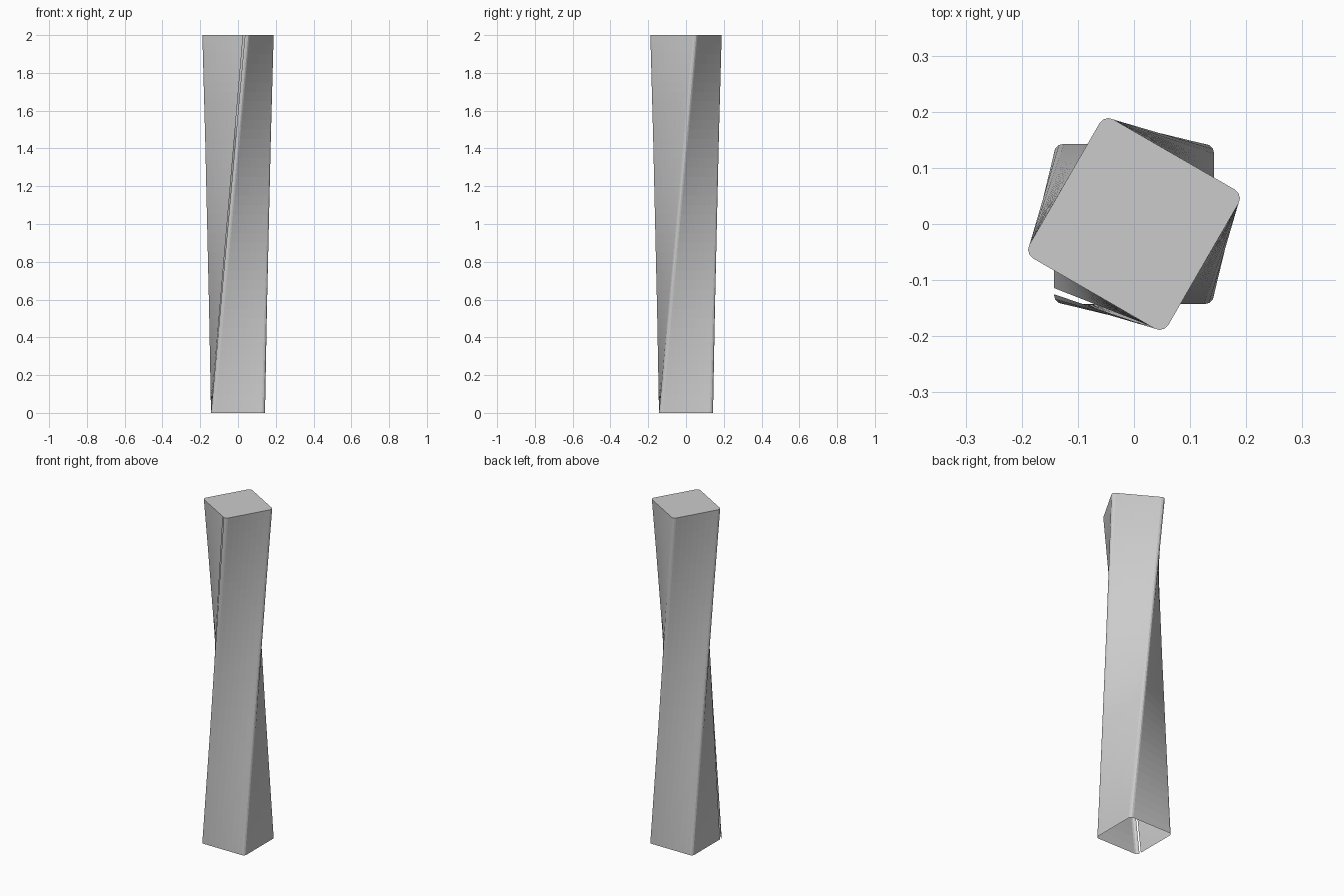
import bpy, bmesh
from math import radians, cos, sin
from mathutils import Vector, Matrix

if "Cube" in bpy.data.objects:
    bpy.data.objects.remove(bpy.data.objects["Cube"])

HALF, R, HEIGHT = 0.143, 0.018, 2.0
TWIST, ROWS, SIDE_SEGS, CORNER_SEGS = 60, 40, 7, 3
SLIT = 0.011

# Rounded square profile, starting at the front-left corner and running counter-clockwise
profile = []
inner = HALF - R
for k in range(4):
    turn = Matrix.Rotation(radians(90 * k), 3, 'Z')
    for i in range(CORNER_SEGS + 1):
        a = radians(180 + 90 * i / CORNER_SEGS)
        profile.append(turn @ Vector((-inner + R * cos(a), -inner + R * sin(a), 0)))
    for i in range(1, SIDE_SEGS):
        profile.append(turn @ Vector((-inner + 2 * inner * i / SIDE_SEGS, -HALF, 0)))
# End point leaves a narrow open seam on the left wall beside the corner
profile.append(Vector((-HALF, -inner + SLIT, 0)))

# Straight-ruled loft between the bottom profile and the rotated top profile
bm = bmesh.new()
spin = Matrix.Rotation(radians(TWIST), 3, 'Z')
rings = []
for j in range(ROWS + 1):
    t = j / ROWS
    rings.append([bm.verts.new(p.lerp(spin @ p, t) + Vector((0, 0, HEIGHT * t)))
                  for p in profile])
for lo, hi in zip(rings, rings[1:]):
    for i in range(len(profile) - 1):
        bm.faces.new((lo[i], lo[i + 1], hi[i + 1], hi[i]))

# Top cap; the bottom stays open
bm.faces.new(rings[-1])

mesh = bpy.data.meshes.new("twisted_column")
bm.to_mesh(mesh)
bm.free()
column = bpy.data.objects.new("twisted_column", mesh)
bpy.context.collection.objects.link(column)
